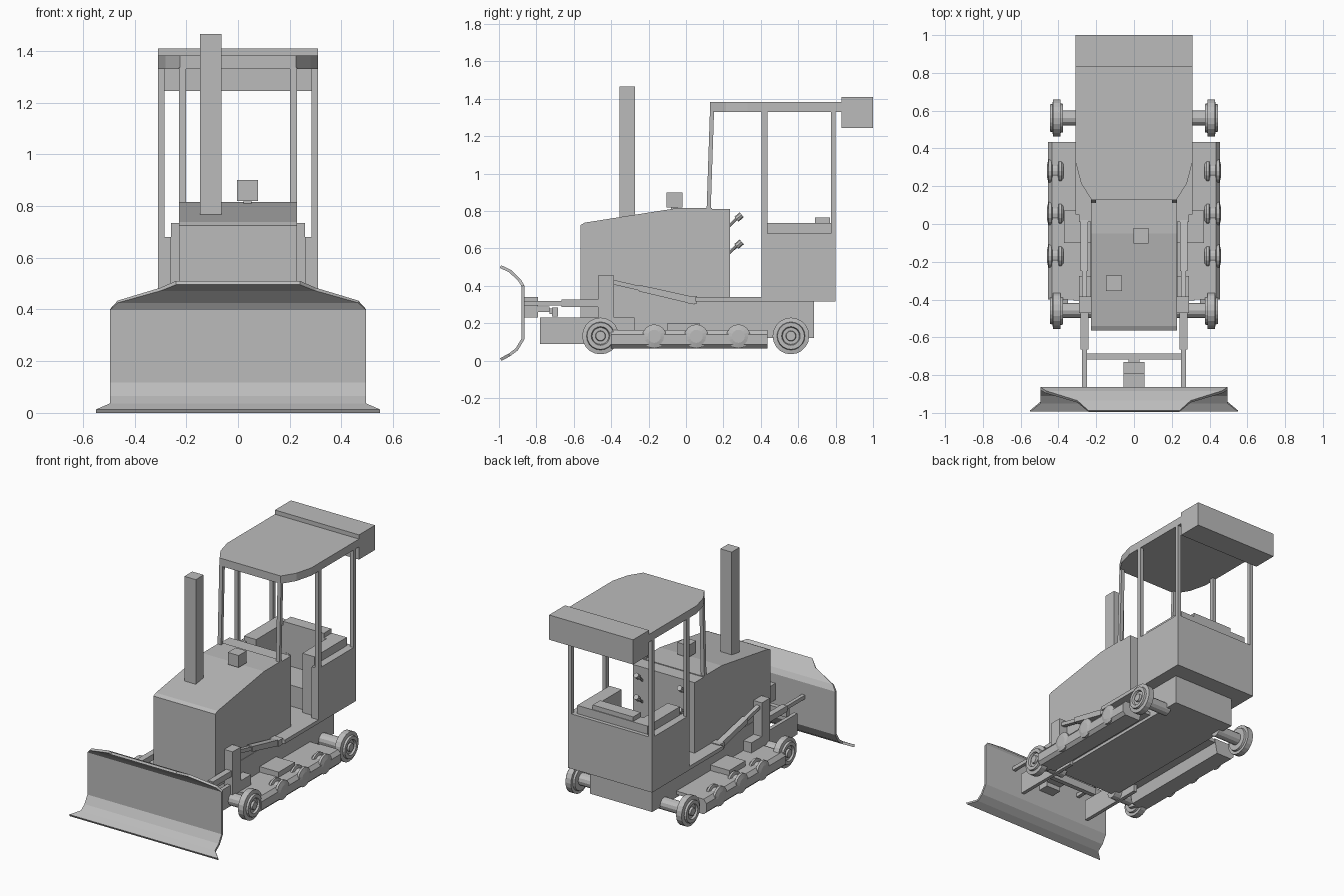
import bpy, bmesh, math
from mathutils import Vector

grey = bpy.data.materials.new("machine grey")
grey.diffuse_color = (0.5, 0.5, 0.5, 1)


def finish(name, bm):
    bmesh.ops.recalc_face_normals(bm, faces=bm.faces)
    me = bpy.data.meshes.new(name)
    bm.to_mesh(me)
    bm.free()
    me.materials.append(grey)
    ob = bpy.data.objects.new(name, me)
    bpy.context.collection.objects.link(ob)
    return ob


def prism(name, pts, a, b, axis):
    """Extrude a 2D outline from a to b along an axis (other axes in order)."""
    bm = bmesh.new()

    def place(p, t):
        c = list(p)
        c.insert("xyz".index(axis), t)
        return bm.verts.new(c)
    lo = [place(p, a) for p in pts]
    hi = [place(p, b) for p in pts]
    bm.faces.new(lo)
    bm.faces.new(hi)
    n = len(pts)
    for i in range(n):
        j = (i + 1) % n
        bm.faces.new((lo[i], lo[j], hi[j], hi[i]))
    return finish(name, bm)


def box(name, x0, x1, y0, y1, z0, z1):
    return prism(name, [(x0, y0), (x1, y0), (x1, y1), (x0, y1)], z0, z1, "z")


def pair(name, x0, x1, *rest):
    """Box on both sides of the machine."""
    box(name + "_right", x0, x1, *rest)
    box(name + "_left", -x1, -x0, *rest)


def lathe(name, prof, y, z, n=20):
    """Spin (x, radius) rings around a sideways axle."""
    bm = bmesh.new()
    rings = [[bm.verts.new((x, y + r * math.cos(2 * math.pi * k / n),
                            z + r * math.sin(2 * math.pi * k / n)))
              for k in range(n)] for x, r in prof]
    for a, b in zip(rings, rings[1:]):
        for k in range(n):
            bm.faces.new((a[k], a[(k + 1) % n], b[(k + 1) % n], b[k]))
    bm.faces.new(rings[0])
    bm.faces.new(rings[-1])
    return finish(name, bm)


def rod(name, p, q, r, n=8):
    """Straight round bar between two points."""
    p, q = Vector(p), Vector(q)
    d = q - p
    bm = bmesh.new()
    bmesh.ops.create_cone(bm, cap_ends=True, segments=n, radius1=r, radius2=r, depth=d.length)
    bm.transform(d.to_track_quat("Z", "Y").to_matrix().to_4x4())
    bmesh.ops.translate(bm, verts=bm.verts, vec=(p + q) / 2)
    return finish(name, bm)


# Blade: rows of (y, z, half width), thickened
bm = bmesh.new()
rows = [(-0.99, 0.006, 0.55), (-0.945, 0.03, 0.495), (-0.905, 0.06, 0.495),
        (-0.872, 0.115, 0.495), (-0.872, 0.40, 0.495), (-0.89, 0.43, 0.465),
        (-0.94, 0.478, 0.30), (-0.992, 0.503, 0.24)]
prev = None
for y, z, w in rows:
    cur = [bm.verts.new((-w, y, z)), bm.verts.new((w, y, z))]
    if prev:
        bm.faces.new((prev[0], prev[1], cur[1], cur[0]))
    prev = cur
blade = finish("blade", bm)
mod = blade.modifiers.new("thickness", "SOLIDIFY")
mod.thickness, mod.offset = 0.016, 0

# Blade mount and push frame
box("blade_mount", -0.055, 0.055, -0.865, -0.79, 0.23, 0.34)
box("mount_plate", -0.055, 0.055, -0.79, -0.73, 0.26, 0.29)
box("mount_pin", -0.028, 0.028, -0.73, -0.69, 0.25, 0.28)
box("push_crossbar", -0.26, 0.26, -0.717, -0.685, 0.235, 0.285)
pair("push_frame", 0.25, 0.275, -0.78, -0.30, 0.09, 0.23)

# Engine hood and dashboard
prism("hood", [(-0.565, 0.23), (-0.565, 0.725), (-0.54, 0.738), (-0.05, 0.815),
               (0.14, 0.815), (0.14, 0.23)], -0.228, 0.228, "x")
box("dashboard", -0.228, 0.228, 0.14, 0.235, 0.32, 0.81)
box("exhaust", -0.147, -0.063, -0.355, -0.272, 0.765, 1.465)
box("air_filter", -0.003, 0.077, -0.103, -0.02, 0.82, 0.90)
box("filter_stem", 0.022, 0.052, -0.08, -0.045, 0.79, 0.82)

# Control levers on the dashboard
for i, x in enumerate((-0.16, 0.16)):
    for j, z in enumerate((0.575, 0.72)):
        rod(f"lever_{i}{j}", (x, 0.23, z), (x, 0.28, z + 0.047), 0.008)
        rod(f"lever_knob_{i}{j}", (x, 0.27, z + 0.036), (x, 0.298, z + 0.06), 0.017)

# Chassis and cab floor
box("chassis", -0.23, 0.23, -0.46, 0.685, 0.12, 0.315)
box("cab_floor", -0.31, 0.31, 0.05, 0.79, 0.315, 0.34)

# Cab lower walls, consoles and seat
pair("cab_side", 0.26, 0.31, 0.405, 0.80, 0.315, 0.68)
box("cab_back", -0.26, 0.26, 0.775, 0.80, 0.315, 0.68)
pair("armrest", 0.17, 0.26, 0.435, 0.775, 0.34, 0.735)
box("rear_console", -0.17, 0.17, 0.69, 0.775, 0.34, 0.735)
box("backrest", -0.15, 0.15, 0.69, 0.77, 0.735, 0.765)
box("seat", -0.17, 0.17, 0.47, 0.69, 0.34, 0.48)

# Cab posts and roof
pair("middle_post", 0.285, 0.31, 0.405, 0.435, 0.68, 1.335)
pair("rear_post", 0.285, 0.31, 0.775, 0.80, 0.68, 1.335)
lean = [(0.11, 0.80), (0.132, 0.80), (0.15, 1.335), (0.128, 1.335)]
prism("front_post_right", lean, 0.202, 0.228, "x")
prism("front_post_left", lean, -0.228, -0.202, "x")
half = [(0.225, 0.128), (0.28, 0.215), (0.31, 0.33), (0.31, 0.84)]
prism("roof", half + [(-x, y) for x, y in reversed(half)], 1.33, 1.382, "z")
box("roof_rear_box", -0.31, 0.31, 0.832, 1.0, 1.245, 1.41)

# Undercarriage, lift arms and wheels on each side
for side, s in (("right", 1), ("left", -1)):
    prism("track_frame_" + side,
          [(s * x, z) for x, z in ((0.30, 0.165), (0.435, 0.165), (0.455, 0.14),
                                   (0.455, 0.085), (0.435, 0.065), (0.32, 0.065))],
          -0.40, 0.435, "y")
    prism("track_nose_" + side, [(-0.49, 0.14), (-0.40, 0.155), (-0.40, 0.065), (-0.47, 0.08)],
          s * 0.35, s * 0.43, "x")
    prism("track_deck_" + side, [(-0.405, 0.14), (-0.405, 0.163), (0.43, 0.163), (0.43, 0.14)],
          s * 0.22, s * 0.32, "x")
    prism("step_" + side, [(-0.1, 0.16), (-0.1, 0.2), (0.072, 0.2), (0.072, 0.16)],
          s * 0.22, s * 0.37, "x")
    # Spool-shaped wheels with stepped hubs, and axles
    for end, y in (("front", -0.457), ("rear", 0.561)):
        lathe(f"{end}_wheel_{side}",
              [(s * x, r) for x, r in ((0.375, 0.05), (0.375, 0.075), (0.388, 0.078),
                                       (0.388, 0.098), (0.428, 0.098), (0.432, 0.075),
                                       (0.445, 0.072), (0.445, 0.05), (0.432, 0.045),
                                       (0.432, 0.028), (0.445, 0.025))], y, 0.132)
        rod(f"{end}_axle_{side}", (s * 0.2, y, 0.132), (s * 0.385, y, 0.132), 0.04, 12)
    for i, y in enumerate((-0.17, 0.055, 0.28)):
        lathe(f"roller_{i}_{side}",
              [(s * x, r) for x, r in ((0.372, 0.05), (0.385, 0.064), (0.398, 0.064),
                                       (0.402, 0.045), (0.432, 0.045), (0.436, 0.064),
                                       (0.452, 0.064), (0.46, 0.035))], y, 0.13, 16)

# Lift bracket, push rods and tilted cylinders
prism_pts = [(-0.47, 0.22), (-0.47, 0.455), (-0.385, 0.455), (-0.385, 0.23),
             (-0.275, 0.23), (-0.275, 0.16), (-0.47, 0.16)]
for side, s in (("right", 1), ("left", -1)):
    prism("lift_bracket_" + side, prism_pts, s * 0.225, s * 0.29, "x")
    prism("push_rod_" + side, [(-0.87, 0.295), (-0.87, 0.32), (-0.66, 0.32), (-0.66, 0.295)],
          s * 0.25, s * 0.274, "x")
    prism("push_sleeve_" + side, [(-0.665, 0.288), (-0.665, 0.327), (-0.46, 0.327), (-0.46, 0.288)],
          s * 0.242, s * 0.282, "x")
    prism("lift_rod_" + side, [(-0.4, 0.41), (-0.4, 0.435), (-0.2, 0.388), (-0.2, 0.363)],
          s * 0.248, s * 0.275, "x")
    prism("lift_cylinder_" + side, [(-0.25, 0.37), (-0.25, 0.405), (0.045, 0.34), (0.045, 0.30)],
          s * 0.243, s * 0.283, "x")
    prism("cylinder_pivot_" + side, [(0.01, 0.305), (0.01, 0.345), (0.06, 0.345), (0.06, 0.305)],
          s * 0.22, s * 0.29, "x")
